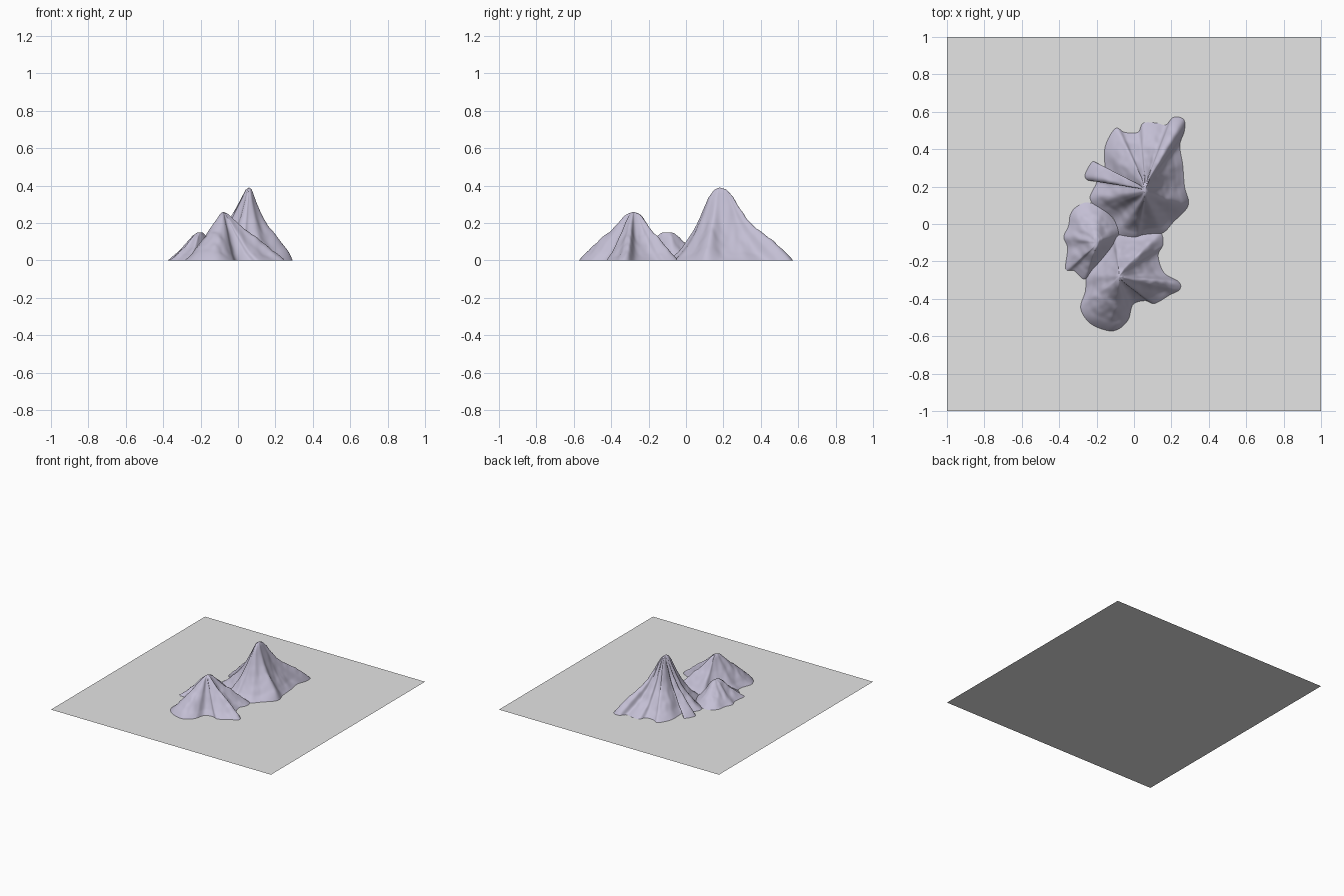
import bpy, bmesh, math
from mathutils import Vector, noise

if "Cube" in bpy.data.objects:
    bpy.data.objects.remove(bpy.data.objects["Cube"])


def material(name, rgb):
    m = bpy.data.materials.new(name)
    m.diffuse_color = (*rgb, 1)
    m.use_nodes = True
    m.node_tree.nodes["Principled BSDF"].inputs["Base Color"].default_value = m.diffuse_color
    return m


GREY = material("ground grey", (0.78, 0.78, 0.78))
ROCK = material("lavender rock", (0.55, 0.52, 0.66))


def spline(points, steps=8):
    """Closed Catmull-Rom curve; third value is a ridge swell."""
    pts = [Vector((*p, 0)[:3]) for p in points]
    n, out = len(pts), []
    for i in range(n):
        a, b, c, d = (pts[(i + k) % n] for k in (-1, 0, 1, 2))
        for s in range(steps):
            t = s / steps
            out.append(0.5 * (2 * b + (c - a) * t + (2 * a - 5 * b + 4 * c - d) * t * t
                              + (3 * b - a - 3 * c + d) * t ** 3))
    return out


def slope(profile, t):
    for (t0, h0), (t1, h1) in zip(profile, profile[1:]):
        if t <= t1:
            return h0 + (h1 - h0) * (t - t0) / (t1 - t0)
    return 0


def mountain(name, peak, outline, profile, crest=(0, 0), rings=32):
    """Rings running from a short crest down to the footprint."""
    px, py, h = peak
    edge = spline(outline)
    n = len(edge)
    bm = bmesh.new()
    top = bm.verts.new((px, py, h))
    loops = []
    for r in range(1, rings + 1):
        t = r / rings
        ring = []
        for e in edge:
            dx, dy = e.x - px, e.y - py
            d = math.hypot(dx, dy)
            k = (1 - t) * min(1, t * 8)
            x = px + dx * t + crest[0] * k * dx / d
            y = py + dy * t + crest[1] * k * dy / d
            z = h * slope(profile, t) + e.z * 9.4 * t ** 3 * (1 - t)
            rough = noise.noise((x * 13, y * 13, h * 9)) + 0.5 * noise.noise((x * 28, y * 28, 3))
            z += 0.014 * math.sin(math.pi * t) * rough
            ring.append(bm.verts.new((x, y, max(z, 0.001) if r < rings else 0)))
        loops.append(ring)
    for i in range(n):
        j = (i + 1) % n
        bm.faces.new((top, loops[0][i], loops[0][j]))
        for a, b in zip(loops, loops[1:]):
            bm.faces.new((a[i], b[i], b[j], a[j]))
    for f in bm.faces:
        f.smooth = True
    mesh = bpy.data.meshes.new(name)
    bm.to_mesh(mesh)
    bm.free()
    mesh.materials.append(ROCK)
    ob = bpy.data.objects.new(name, mesh)
    bpy.context.collection.objects.link(ob)


# flat ground sheet
bpy.ops.mesh.primitive_plane_add(size=2)
ground = bpy.context.object
ground.name = "ground_sheet"
ground.data.materials.append(GREY)

# tall rear mountain with an east spur, a north-east tail and a small west knob
STEEP = [(0, 1), (0.06, 0.97), (0.17, 0.79), (0.31, 0.58), (0.45, 0.41),
         (0.6, 0.27), (0.8, 0.11), (1, 0)]
mountain("tall_mountain", (0.06, 0.18, 0.39), [
    (0, -0.09), (0.05, -0.07), (0.15, -0.05), (0.21, 0.01), (0.29, 0.10, 0.04),
    (0.27, 0.20), (0.26, 0.32), (0.245, 0.42), (0.27, 0.50, 0.02), (0.265, 0.56, 0.03),
    (0.21, 0.57, 0.02), (0.17, 0.53), (0.12, 0.54), (0.05, 0.54), (0.02, 0.49),
    (-0.05, 0.49), (-0.10, 0.51), (-0.155, 0.41), (-0.155, 0.28),
    (-0.175, 0.265, 0.01), (-0.215, 0.335, 0.02), (-0.26, 0.27, 0.02), (-0.25, 0.235, 0.01),
    (-0.20, 0.225), (-0.235, 0.14), (-0.19, 0.08), (-0.11, 0.03), (-0.08, -0.06)],
    STEEP, crest=(0.0, 0.03))

# front mountain with ridges to the north-east, east and south
EVEN = [(0, 1), (0.08, 0.96), (0.2, 0.81), (0.4, 0.56), (0.6, 0.35), (0.8, 0.15), (1, 0)]
mountain("front_mountain", (-0.08, -0.28, 0.26), [
    (-0.09, -0.06), (0, -0.05), (0.09, -0.04), (0.145, -0.05, 0.01), (0.155, -0.11),
    (0.13, -0.16), (0.14, -0.22), (0.17, -0.27), (0.24, -0.31, 0.02), (0.245, -0.35, 0.01),
    (0.19, -0.38), (0.11, -0.425), (0.06, -0.41), (-0.005, -0.43), (-0.03, -0.51),
    (-0.08, -0.56, 0.01), (-0.14, -0.57, 0.02), (-0.235, -0.53, 0.02), (-0.285, -0.45),
    (-0.26, -0.36), (-0.25, -0.27), (-0.18, -0.19), (-0.12, -0.12)],
    EVEN, crest=(0.0, 0.02))

# low west hill
LOW = [(0, 1), (0.1, 0.97), (0.25, 0.84), (0.5, 0.54), (0.75, 0.26), (0.9, 0.1), (1, 0)]
mountain("west_hill", (-0.2, -0.1, 0.15), [
    (-0.08, -0.055), (-0.10, 0.01), (-0.165, 0.085), (-0.25, 0.115), (-0.31, 0.09),
    (-0.34, 0.05), (-0.35, -0.01), (-0.375, -0.07), (-0.355, -0.13), (-0.365, -0.24),
    (-0.32, -0.25), (-0.265, -0.295), (-0.22, -0.25), (-0.15, -0.165)],
    LOW, crest=(0.0, 0.015))
